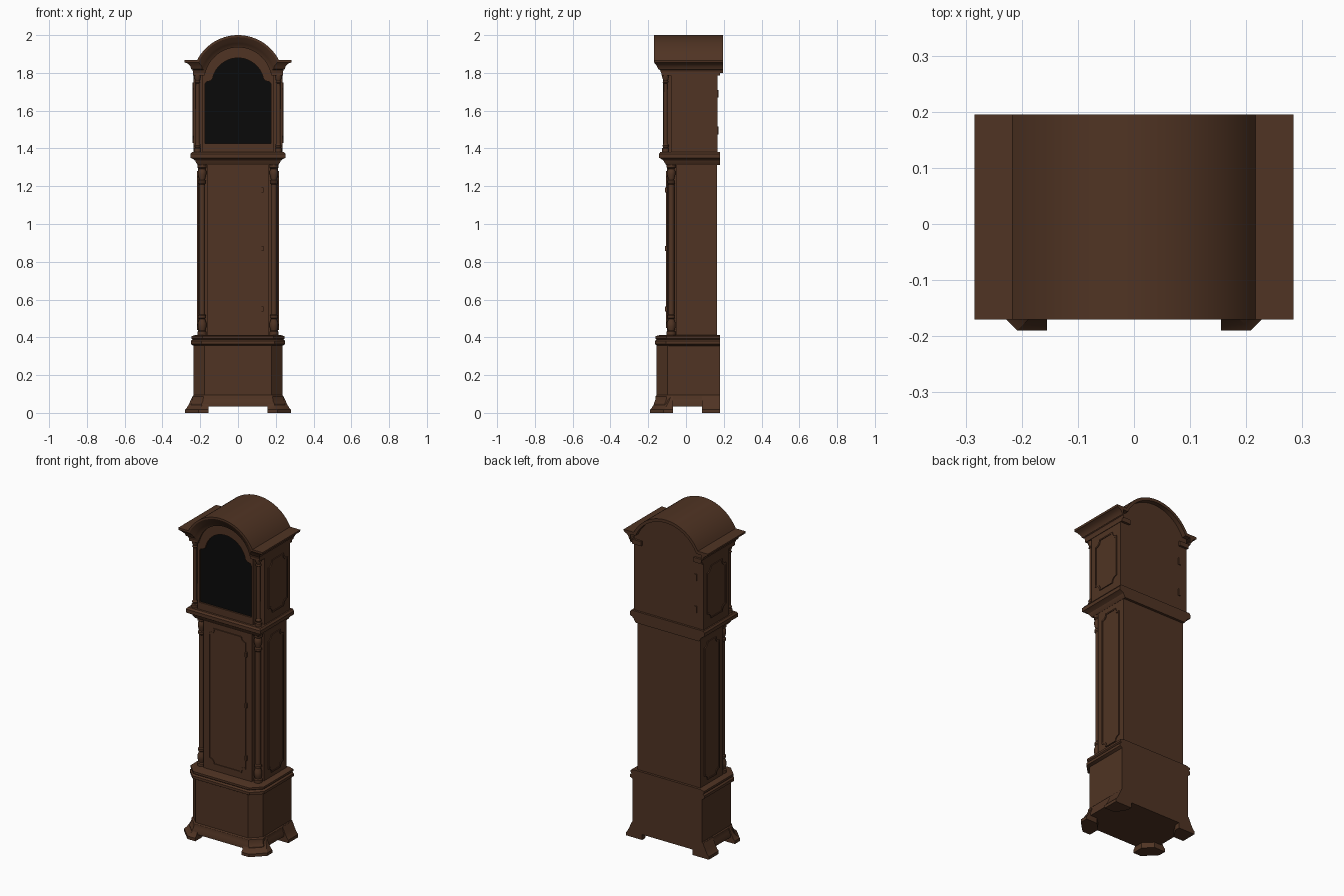
import bpy, bmesh
from math import sin, cos, pi, asin

cube = bpy.data.objects.get("Cube")
if cube:
    bpy.data.objects.remove(cube, do_unlink=True)


def material(name, rgb, rough):
    m = bpy.data.materials.new(name)
    m.use_nodes = True
    m.diffuse_color = (*rgb, 1)
    node = m.node_tree.nodes["Principled BSDF"]
    node.inputs["Base Color"].default_value = (*rgb, 1)
    node.inputs["Roughness"].default_value = rough
    return m


WOOD = material("dark walnut", (0.08, 0.034, 0.017), 0.6)
GLASS = material("black glass", (0.003, 0.003, 0.003), 0.4)
made = []


def finish(name, bm, mat=WOOD):
    bmesh.ops.recalc_face_normals(bm, faces=bm.faces)
    me = bpy.data.meshes.new(name)
    bm.to_mesh(me)
    bm.free()
    me.materials.append(mat)
    ob = bpy.data.objects.new(name, me)
    bpy.context.collection.objects.link(ob)
    made.append(ob)
    return ob


def loft(name, rings, closed=True, extra_caps=()):
    """Skin a list of equal-length point rings; closed rings get end caps."""
    bm = bmesh.new()
    rows = [[bm.verts.new(p) for p in r] for r in rings]
    n = len(rows[0])
    for a, b in zip(rows, rows[1:]):
        for i in range(n if closed else n - 1):
            j = (i + 1) % n
            bm.faces.new((a[i], a[j], b[j], b[i]))
    if closed:
        bm.faces.new(rows[0])
        bm.faces.new(rows[-1])
    for cap in extra_caps:
        bm.faces.new([bm.verts.new(p) for p in cap])
    return finish(name, bm)


def prism(name, loops, d0, d1, axis="y", mat=WOOD):
    """Extrude outlines (outer first, then holes) from depth d0 to d1."""
    bm = bmesh.new()
    edges = []
    for loop in loops:
        vs = [bm.verts.new((u, d0, v) if axis == "y" else (d0, u, v)) for u, v in loop]
        edges += [bm.edges.new((vs[i - 1], vs[i])) for i in range(len(vs))]
    bmesh.ops.triangle_fill(bm, edges=edges, use_beauty=True)
    out = bmesh.ops.extrude_face_region(bm, geom=bm.faces[:])
    vs = [g for g in out["geom"] if isinstance(g, bmesh.types.BMVert)]
    shift = (0, d1 - d0, 0) if axis == "y" else (d1 - d0, 0, 0)
    bmesh.ops.translate(bm, verts=vs, vec=shift)
    return finish(name, bm, mat)


def box(name, x0, x1, y0, y1, z0, z1):
    return prism(name, [[(x0, z0), (x1, z0), (x1, z1), (x0, z1)]], y0, y1)


def plan(w, front, z, back=0.18, ch=0.0):
    """Plan outline of the case, with optional chamfered front corners."""
    if ch:
        pts = [(-w, front + ch), (ch - w, front), (w - ch, front), (w, front + ch)]
    else:
        pts = [(-w, front), (w, front)]
    return [(x, y, z) for x, y in pts + [(w, back), (-w, back)]]


def lathe(name, x, y, profile, sides=16):
    loft(name, [[(x + r * cos(2 * pi * i / sides), y + r * sin(2 * pi * i / sides), z)
                 for i in range(sides)] for r, z in profile])


def notched(u0, u1, v0, v1, c):
    """Rectangle with concave scooped corners."""
    pts = []
    corners = [(u0, v0, 90), (u1, v0, 180), (u1, v1, 270), (u0, v1, 0)]
    for u, v, start in corners:
        pts += [(u + c * cos((start - 15 * k) * pi / 180), v + c * sin((start - 15 * k) * pi / 180))
                for k in range(7)]
    return pts


def panel(name, u0, u1, v0, v1, c, face, out, axis):
    """Raised field with a scooped-corner moulding around it."""
    t = 0.008
    outer = notched(u0, u1, v0, v1, c)
    inner = notched(u0 + t, u1 - t, v0 + t, v1 - t, c)
    prism(name + "_moulding", [outer, inner], face - out * 0.005, face + out * 0.006, axis)
    prism(name + "_field", [inner], face - out * 0.005, face + out * 0.002, axis)


ZC = 1.757  # centre height of the hood arch


def arch(r, shoulder, steps=28):
    a = asin((shoulder - ZC) / r)
    return [(r * cos(a + (pi - 2 * a) * i / steps), ZC + r * sin(a + (pi - 2 * a) * i / steps))
            for i in range(steps + 1)]


# Base box with chamfered corners, plinth and top moulding
CH = 0.058
loft("base_box", [plan(w, 0.08 - w, z, ch=CH) for w, z in [(0.235, 0.06), (0.235, 0.37)]])
loft("plinth", [plan(w, 0.08 - w, z, ch=CH) for w, z in
                [(0.25, 0.033), (0.25, 0.05), (0.243, 0.065), (0.241, 0.088), (0.235, 0.095)]])
loft("base_moulding", [plan(w, 0.085 - w, z, ch=CH) for w, z in
                       [(0.235, 0.355), (0.25, 0.364), (0.25, 0.38), (0.241, 0.388),
                        (0.247, 0.394), (0.247, 0.406), (0.222, 0.413)]])

# Bracket feet
FLARE = [(0.28, 0), (0.28, 0.018), (0.27, 0.028), (0.258, 0.05), (0.247, 0.075), (0.238, 0.093)]
for side, tag in ((1, "left"), (-1, "right")):
    front, back = [], []
    for w, z in FLARE:
        f = 0.09 - w
        front.append([(side * x, y, z) for x, y in
                      [(0.155, f), (w - 0.072, f), (w, f + 0.072), (w, -0.07),
                       (0.205, -0.07), (0.155, -0.12)]])
        back.append([(side * x, y, z) for x, y in
                     [(w, 0.085), (w, 0.18), (0.17, 0.18), (0.17, 0.15), (0.21, 0.085)]])
    loft("front_foot_" + tag, front)
    loft("back_foot_" + tag, back)

# Trunk with door and corner columns
loft("trunk_case", [plan(0.212, -0.052, z, 0.165) for z in (0.405, 1.325)])
box("trunk_front", -0.163, 0.163, -0.1, -0.04, 0.405, 1.325)
panel("trunk_door", -0.125, 0.125, 0.45, 1.28, 0.03, -0.1, -1, "y")
for z in (0.55, 0.87, 1.18):
    box("trunk_door_hinge", 0.122, 0.134, -0.112, -0.098, z - 0.014, z + 0.014)
TRUNK_COLUMN = [(0.024, 0.41), (0.024, 0.43), (0.017, 0.435), (0.023, 0.455), (0.023, 0.475),
                (0.015, 0.498), (0.021, 0.503), (0.021, 0.515), (0.016, 0.522), (0.016, 1.21),
                (0.021, 1.216), (0.021, 1.228), (0.015, 1.234), (0.022, 1.262), (0.022, 1.28),
                (0.016, 1.292), (0.024, 1.298), (0.024, 1.32)]
HOOD_COLUMN = [(0.019, 1.38), (0.019, 1.4), (0.013, 1.405), (0.017, 1.415), (0.011, 1.425),
               (0.01, 1.745), (0.016, 1.75), (0.011, 1.758), (0.018, 1.775), (0.019, 1.795)]

# Waist moulding between trunk and hood
loft("waist_moulding", [plan(w, 0.108 - w, z) for w, z in
                        [(0.213, 1.312), (0.222, 1.325), (0.226, 1.335), (0.24, 1.345),
                         (0.251, 1.35), (0.251, 1.371), (0.243, 1.382)]])

# Hood case, back board and frieze blocks
loft("hood_case", [plan(0.235, -0.08, z, 0.16) for z in (1.375, 1.805)])
prism("hood_back_board", [[(-0.235, 1.38), (0.235, 1.38), (0.235, 1.852)] + arch(0.23, 1.852)
                          + [(-0.235, 1.852)]], 0.155, 0.167)
for side, tag in ((1, "left"), (-1, "right")):
    lathe("trunk_column_" + tag, side * 0.19, -0.078, TRUNK_COLUMN)
    lathe("hood_column_" + tag, side * 0.214, -0.108, HOOD_COLUMN)
    x0, x1 = sorted((side * 0.177, side * 0.238))
    box("frieze_" + tag, x0, x1, -0.131, 0.18, 1.787, 1.815)
    panel("trunk_side_panel_" + tag, -0.015, 0.13, 0.44, 1.28, 0.03, side * 0.212, side, "x")
    panel("hood_side_panel_" + tag, -0.045, 0.135, 1.43, 1.75, 0.035, side * 0.235, side, "x")
for z in (1.495, 1.69):
    box("back_hinge", -0.19, -0.175, 0.165, 0.172, z - 0.02, z + 0.02)

# Arched hood door with glass
opening = [(-0.175, 1.425), (0.175, 1.425), (0.175, 1.74), (0.168, 1.752), (0.148, 1.757)]
opening += [(0.138 * cos(pi * (0.06 + 0.88 * i / 22)), 1.741 + 0.138 * sin(pi * (0.06 + 0.88 * i / 22)))
            for i in range(23)]
opening += [(-x, z) for x, z in reversed(opening[2:5])]
prism("hood_door_frame", [[(-0.187, 1.38), (0.187, 1.38), (0.187, 1.8)] + arch(0.181, 1.8)
                          + [(-0.187, 1.8)], opening], -0.122, -0.075)
prism("hood_door_glass", [[(x * 1.01, z) for x, z in opening]], -0.112, -0.104, mat=GLASS)

# Arched roof and cornice swept as one skin: half width, shoulder, radius, front, back
END = 0.195
SWEEP = [(0.24, 1.85, 0.225, 0.162, 0.162), (0.24, 1.85, 0.225, END, END),
         (0.284, 1.868, 0.243, END, END), (0.284, 1.868, 0.243, -0.17, END),
         (0.282, 1.856, 0.232, -0.17, END), (0.266, 1.849, 0.223, -0.164, END),
         (0.253, 1.836, 0.208, -0.154, END), (0.247, 1.82, 0.199, -0.147, END),
         (0.241, 1.816, 0.19, -0.138, END), (0.237, 1.8, 0.178, -0.132, END),
         (0.237, 1.8, 0.178, -0.1, END)]
rings = []
for w, shoulder, r, front, back in SWEEP:
    line = [(w, back, shoulder), (w, front, shoulder)]
    line += [(x, front, z) for x, z in arch(r, shoulder)]
    rings.append(line + [(-w, front, shoulder), (-w, back, shoulder)])
caps = [[(s * w, END, z) for w, z, *_ in SWEEP[2:10]] + [(s * 0.237, END, 1.85)] for s in (1, -1)]
loft("arched_roof", rings, closed=False, extra_caps=caps)

# Smooth curved surfaces, keep edges crisp
bpy.ops.object.select_all(action="DESELECT")
for ob in made:
    ob.select_set(True)
bpy.context.view_layer.objects.active = made[0]
bpy.ops.object.shade_smooth_by_angle(angle=pi / 6)
